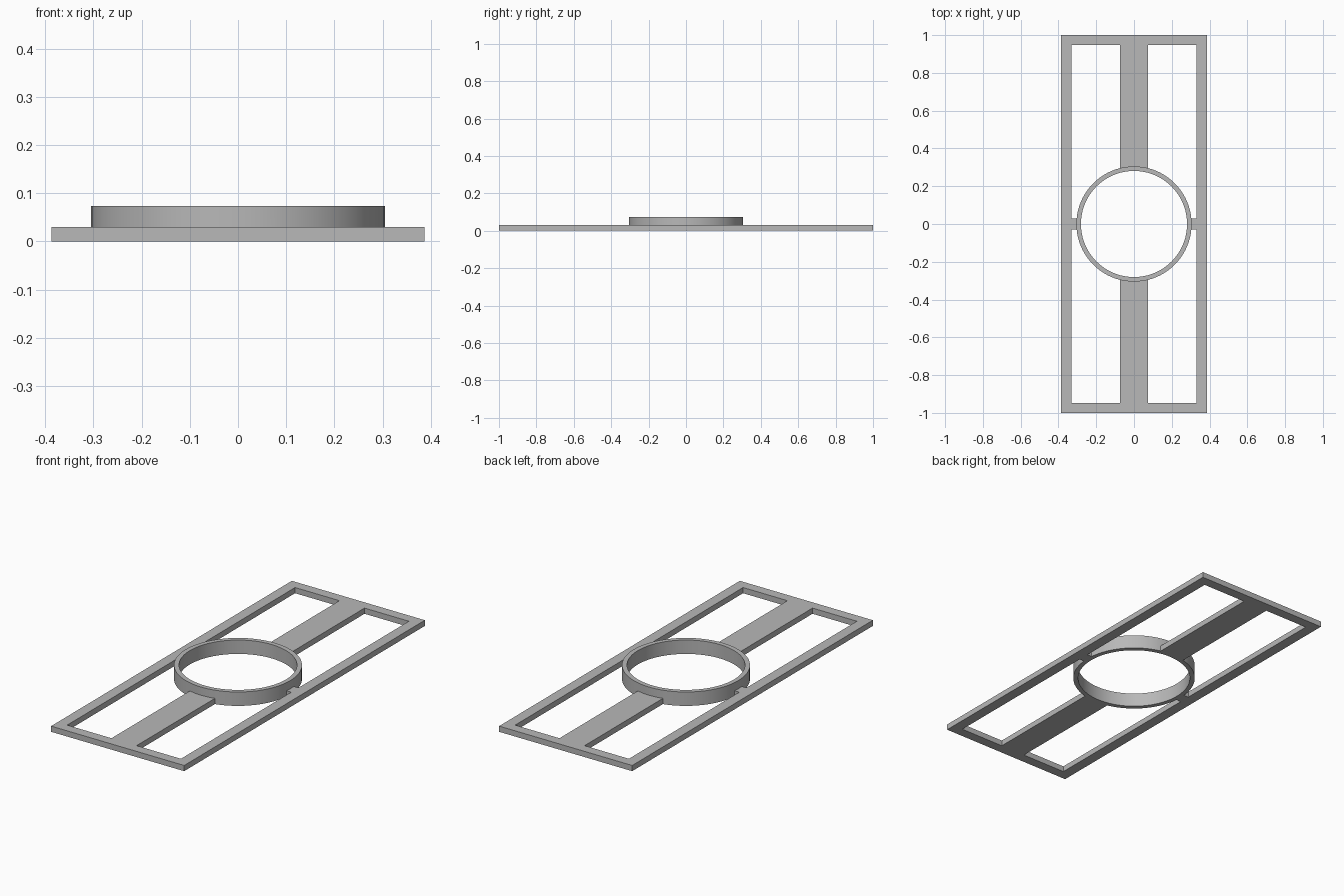
import bpy
import math

cube = bpy.data.objects.get("Cube")
if cube:
    bpy.data.objects.remove(cube, do_unlink=True)

HALF_W, HALF_L, THICK = 0.387, 1.0, 0.03
INNER_W, INNER_L = 0.331, 0.947
BAR, TAB = 0.073, 0.03
RING_R, BORE_R, RING_H = 0.305, 0.281, 0.073

grey = bpy.data.materials.new("plain grey")
grey.use_nodes = True
colour = (0.48, 0.48, 0.48, 1)
grey.diffuse_color = colour
grey.node_tree.nodes["Principled BSDF"].inputs["Base Color"].default_value = colour


def box(name, x0, x1, y0, y1, z0, z1):
    bpy.ops.mesh.primitive_cube_add(
        size=1, location=((x0 + x1) / 2, (y0 + y1) / 2, (z0 + z1) / 2))
    ob = bpy.context.object
    ob.name = name
    ob.scale = (x1 - x0, y1 - y0, z1 - z0)
    bpy.ops.object.transform_apply(location=True, rotation=False, scale=True)
    return ob


def cylinder(name, radius, z0, z1):
    bpy.ops.mesh.primitive_cylinder_add(
        vertices=96, radius=radius, depth=z1 - z0, location=(0, 0, (z0 + z1) / 2))
    ob = bpy.context.object
    ob.name = name
    bpy.ops.object.transform_apply(location=True, rotation=False, scale=True)
    return ob


def combine(target, other, operation):
    """Apply a boolean, then discard the helper."""
    mod = target.modifiers.new(other.name, "BOOLEAN")
    mod.operation = operation
    mod.solver = "EXACT"
    mod.object = other
    bpy.context.view_layer.objects.active = target
    bpy.ops.object.modifier_apply(modifier=mod.name)
    bpy.data.objects.remove(other, do_unlink=True)


# Flat slab with four windows, leaving the border, centre bars and side tabs
frame = box("frame_with_ring", -HALF_W, HALF_W, -HALF_L, HALF_L, 0, THICK)
for sx in (-1, 1):
    for sy in (-1, 1):
        xs = sorted((sx * BAR, sx * INNER_W))
        ys = sorted((sy * TAB, sy * INNER_L))
        combine(frame, box("window_cutter", *xs, *ys, -0.1, 0.1), "DIFFERENCE")

# Raised ring in the middle, bored right through
combine(frame, cylinder("ring_disc", RING_R, 0, RING_H), "UNION")
combine(frame, cylinder("bore_cutter", BORE_R, -0.1, 0.2), "DIFFERENCE")

frame.data.materials.clear()
frame.data.materials.append(grey)
bpy.ops.object.select_all(action="DESELECT")
frame.select_set(True)
bpy.context.view_layer.objects.active = frame
bpy.ops.object.shade_smooth_by_angle(angle=math.radians(30))
